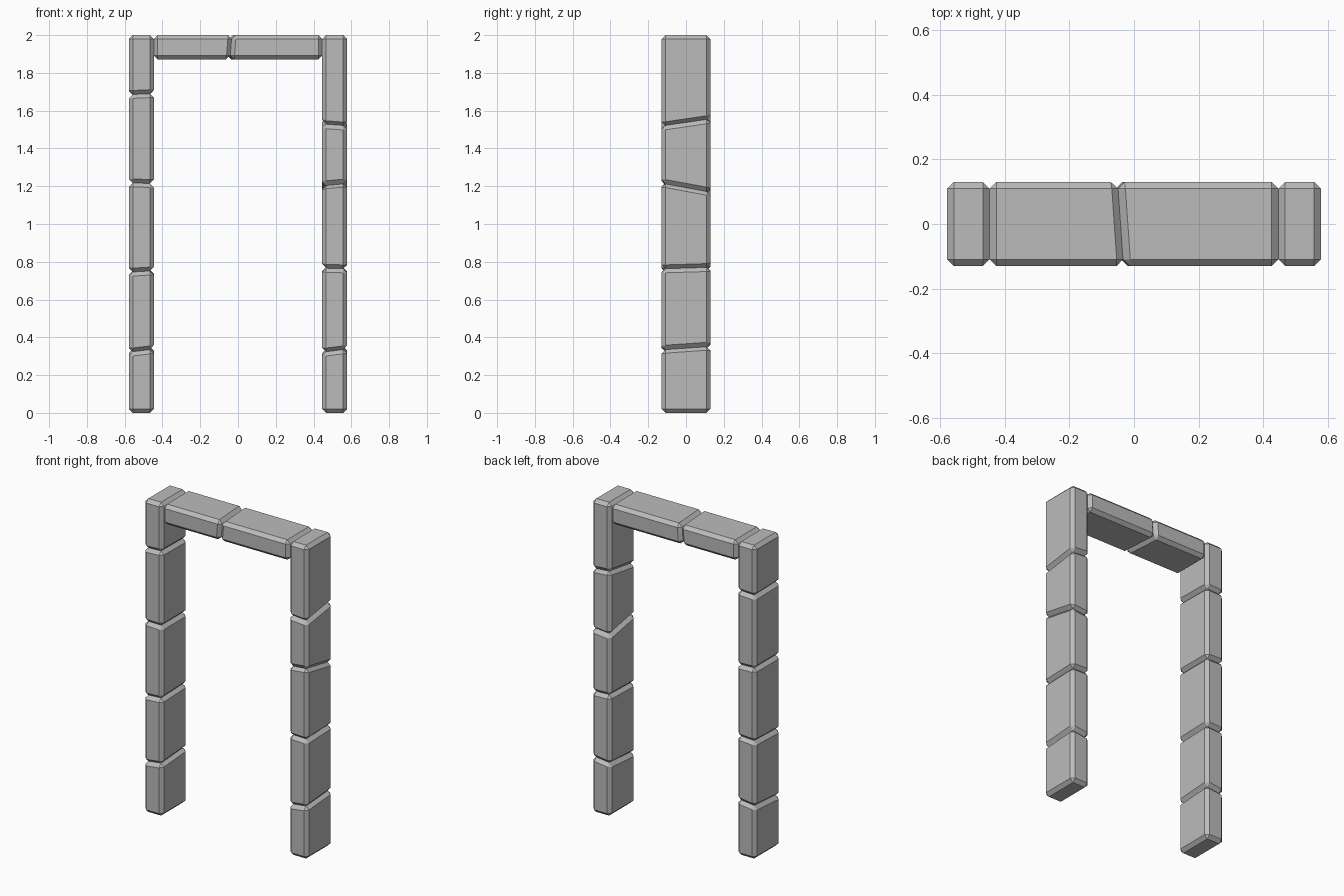
import bpy
import bmesh

if "Cube" in bpy.data.objects:
    bpy.data.objects.remove(bpy.data.objects["Cube"], do_unlink=True)

stone = bpy.data.materials.new("grey_stone")
stone.use_nodes = True
GREY = (0.5, 0.5, 0.5, 1)
stone.diffuse_color = GREY
stone.node_tree.nodes["Principled BSDF"].inputs["Base Color"].default_value = GREY

DEPTH = 0.13    # half depth of the frame
INNER = 0.446   # inner face of the posts
OUTER = 0.578   # outer face of the posts
LINTEL = 1.872  # underside of the lintel


def block(name, place):
    """Chamfered block; place maps each unit-cube corner to its position."""
    bm = bmesh.new()
    bmesh.ops.create_cube(bm, size=2)
    for v in bm.verts:
        v.co = place(*v.co)
    bmesh.ops.bevel(bm, geom=bm.edges[:], offset=0.021, offset_type='OFFSET',
                    segments=1, affect='EDGES')
    bmesh.ops.recalc_face_normals(bm, faces=bm.faces[:])
    mesh = bpy.data.meshes.new(name)
    bm.to_mesh(mesh)
    bm.free()
    mesh.materials.append(stone)
    bpy.context.collection.objects.link(bpy.data.objects.new(name, mesh))


def post(name, side, joints):
    """Stack of blocks; each joint is (height, half rise in x, half rise in y)."""
    levels = [(0, 0, 0)] + joints + [(2, 0, 0)]
    for i, (low, high) in enumerate(zip(levels, levels[1:])):
        def place(x, y, z):
            h, rise_x, rise_y = high if z > 0 else low
            px = side * (INNER + OUTER) / 2 + x * (OUTER - INNER) / 2
            return px, y * DEPTH, h + x * rise_x + y * rise_y
        block(f"{name}_block_{i + 1}", place)


post("left_post", 1, [(0.337, 0.008, 0.009), (0.768, -0.002, 0.004),
                      (1.188, 0.006, -0.024), (1.541, -0.005, 0.019)])
post("right_post", -1, [(0.337, 0.008, 0.009), (0.752, 0.004, 0.004),
                        (1.216, -0.002, 0), (1.686, 0.003, -0.002)])


# Lintel in two blocks that meet at a slanted joint
def lintel(name, side):
    def place(x, y, z):
        px = side * INNER if x == side else -0.045 - 0.009 * y + 0.005 * z
        return px, y * DEPTH, 2 if z > 0 else LINTEL
    block(name, place)


lintel("lintel_left", 1)
lintel("lintel_right", -1)
